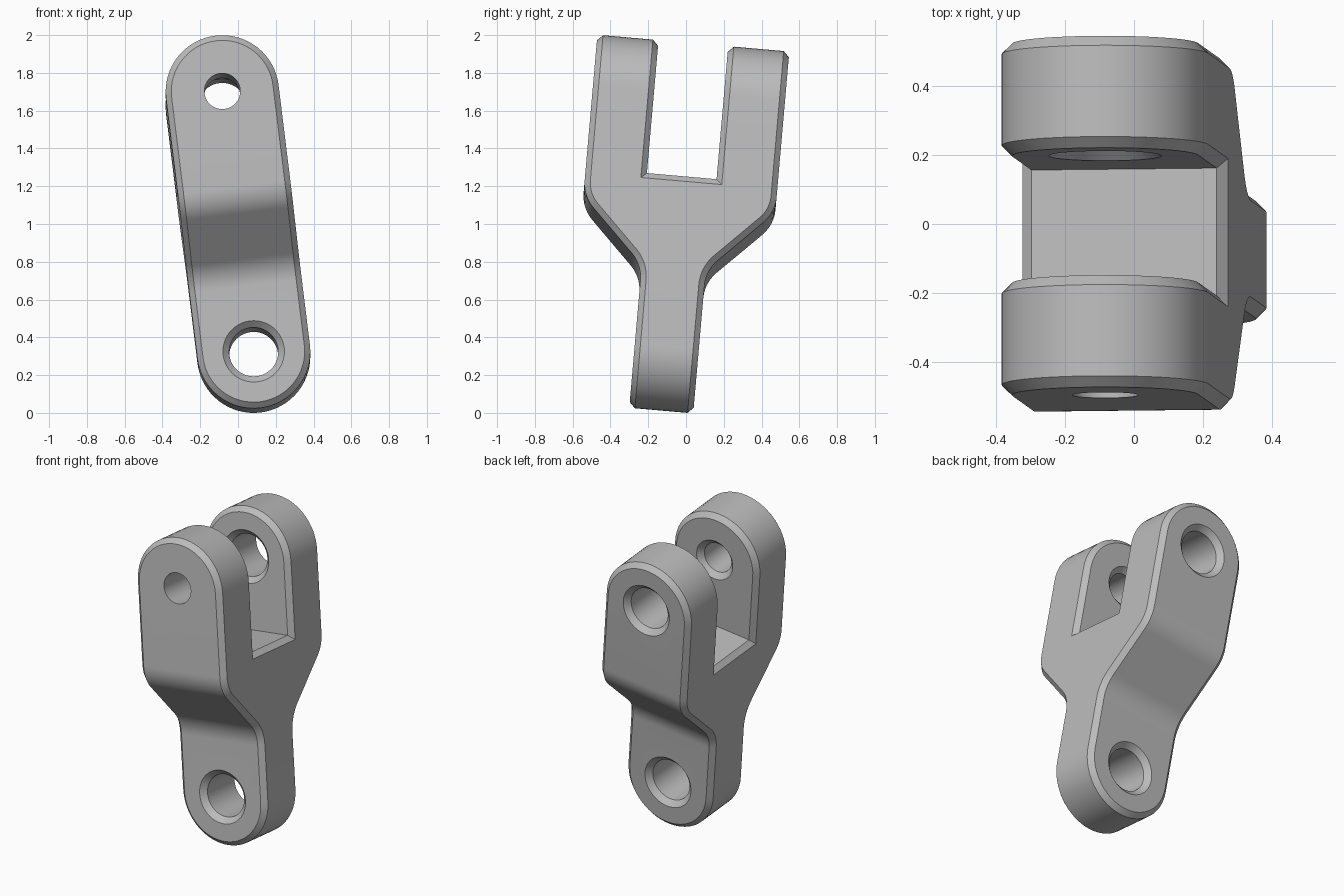
import bpy, bmesh, math
from mathutils import Matrix, Vector

if "Cube" in bpy.data.objects:
    bpy.data.objects.remove(bpy.data.objects["Cube"])

R = 0.30        # radius of the rounded ends
LENGTH = 1.363  # distance between hole centres
STEM, OUTER, GAP = 0.17, 0.51, 0.185  # half widths
FLOOR = 0.92    # floor of the slot
CHAMFER = 0.03
FRONT_BACK = Vector((0, 1, 0))


def add_object(name, bm):
    bmesh.ops.recalc_face_normals(bm, faces=bm.faces)
    mesh = bpy.data.meshes.new(name)
    bm.to_mesh(mesh)
    bm.free()
    obj = bpy.data.objects.new(name, mesh)
    bpy.context.collection.objects.link(obj)
    return obj


def prism(name, points, direction):
    """Extrude a flat outline along a direction."""
    bm = bmesh.new()
    face = bm.faces.new([bm.verts.new(p) for p in points])
    ext = bmesh.ops.extrude_face_region(bm, geom=[face])
    verts = [v for v in ext["geom"] if isinstance(v, bmesh.types.BMVert)]
    bmesh.ops.translate(bm, verts=verts, vec=direction)
    return add_object(name, bm)


def lathe(name, profile, height, steps=48):
    """Revolve (y, radius) points around a front-to-back axis."""
    bm = bmesh.new()
    rings = []
    for y, r in profile:
        angles = [math.tau * i / steps for i in range(steps)]
        rings.append([bm.verts.new((r * math.cos(a), y, height + r * math.sin(a))) for a in angles])
    for a, b in zip(rings, rings[1:]):
        for i in range(steps):
            j = (i + 1) % steps
            bm.faces.new((a[i], a[j], b[j], b[i]))
    bm.faces.new(rings[0])
    bm.faces.new(rings[-1])
    return add_object(name, bm)


def boolean(target, cutter, operation):
    mod = target.modifiers.new("cut", "BOOLEAN")
    mod.object, mod.operation, mod.solver = cutter, operation, "EXACT"
    bpy.context.view_layer.update()
    result = bpy.data.meshes.new_from_object(
        target.evaluated_get(bpy.context.evaluated_depsgraph_get()))
    target.modifiers.clear()
    target.data = result
    bpy.data.objects.remove(cutter)


def fillet(prev, corner, nxt, radius, steps=10):
    """Points of an arc that rounds one corner."""
    p, c, n = Vector(prev), Vector(corner), Vector(nxt)
    u, v = (p - c).normalized(), (n - c).normalized()
    half = u.angle(v) / 2
    centre = c + (u + v).normalized() * radius / math.sin(half)
    a = c + u * radius / math.tan(half) - centre
    b = c + v * radius / math.tan(half) - centre
    sweep = math.pi - 2 * half
    out = []
    for i in range(steps + 1):
        t = i / steps
        arc = (a * math.sin((1 - t) * sweep) + b * math.sin(t * sweep)) / math.sin(sweep)
        out.append(tuple(centre + arc))
    return out


# Fork side profile, mirrored about its axis
low, neck, shoulder, high = (STEM, -0.6), (STEM, 0.43), (OUTER, 0.77), (OUTER, 2.2)
half = [low] + fillet(low, neck, shoulder, 0.2) + fillet(neck, shoulder, high, 0.2)
half += [high, (GAP, 2.2), (GAP, FLOOR)]
side = half + [(-y, z) for y, z in reversed(half)]
fork = prism("clevis_fork", [(-0.6, y, z) for y, z in side], (1.2, 0, 0))

# Round-ended outline
outline = []
for centre, start in ((0, math.pi), (LENGTH, 0)):
    for i in range(33):
        a = start + math.pi * i / 32
        outline.append((R * math.cos(a), -0.9, centre + R * math.sin(a)))
boolean(fork, prism("outline_cutter", outline, (0, 1.8, 0)), "INTERSECT")

# Chamfer every convex rim
bm = bmesh.new()
bm.from_mesh(fork.data)
bmesh.ops.remove_doubles(bm, verts=bm.verts, dist=0.0001)
rims = [e for e in bm.edges if e.is_manifold and e.calc_face_angle_signed() > 0.9]
bmesh.ops.bevel(bm, geom=rims, offset=CHAMFER, segments=1, affect="EDGES", clamp_overlap=False)
bm.to_mesh(fork.data)
bm.free()

# Countersunk holes: stem, back prong, and a smaller one in the front prong
BORE, PIN, SINK = 0.13, 0.095, 0.033
over = 0.07


def sunk(face, bore, sign):
    """Countersink points from beyond a face down to the bore."""
    return [(face + sign * over, bore + SINK + over), (face - sign * SINK, bore)]


cuts = {
    "stem_hole": (sunk(-STEM, BORE, -1) + sunk(STEM, BORE, 1)[::-1], 0),
    "back_hole": (sunk(GAP, BORE, -1) + sunk(OUTER, BORE, 1)[::-1], LENGTH),
    "front_hole": ([(-0.6, PIN)] + sunk(-GAP, PIN, 1)[::-1], LENGTH),
}
for name, (profile, height) in cuts.items():
    boolean(fork, lathe(name, profile, height), "DIFFERENCE")

# Lean the part and set it on the ground
lean = Matrix.Rotation(math.radians(-5), 4, "X") @ Matrix.Rotation(math.radians(-7), 4, "Y")
fork.data.transform(Matrix.Translation((0.083, -0.105, 0.311)) @ lean)

# Plain grey metal
grey = bpy.data.materials.new("grey_metal")
grey.use_nodes = True
colour = (0.5, 0.5, 0.5, 1)
grey.diffuse_color = colour
grey.node_tree.nodes["Principled BSDF"].inputs["Base Color"].default_value = colour
fork.data.materials.clear()
fork.data.materials.append(grey)

bpy.ops.object.select_all(action="DESELECT")
fork.select_set(True)
bpy.context.view_layer.objects.active = fork
bpy.ops.object.shade_smooth_by_angle(angle=math.radians(30))
